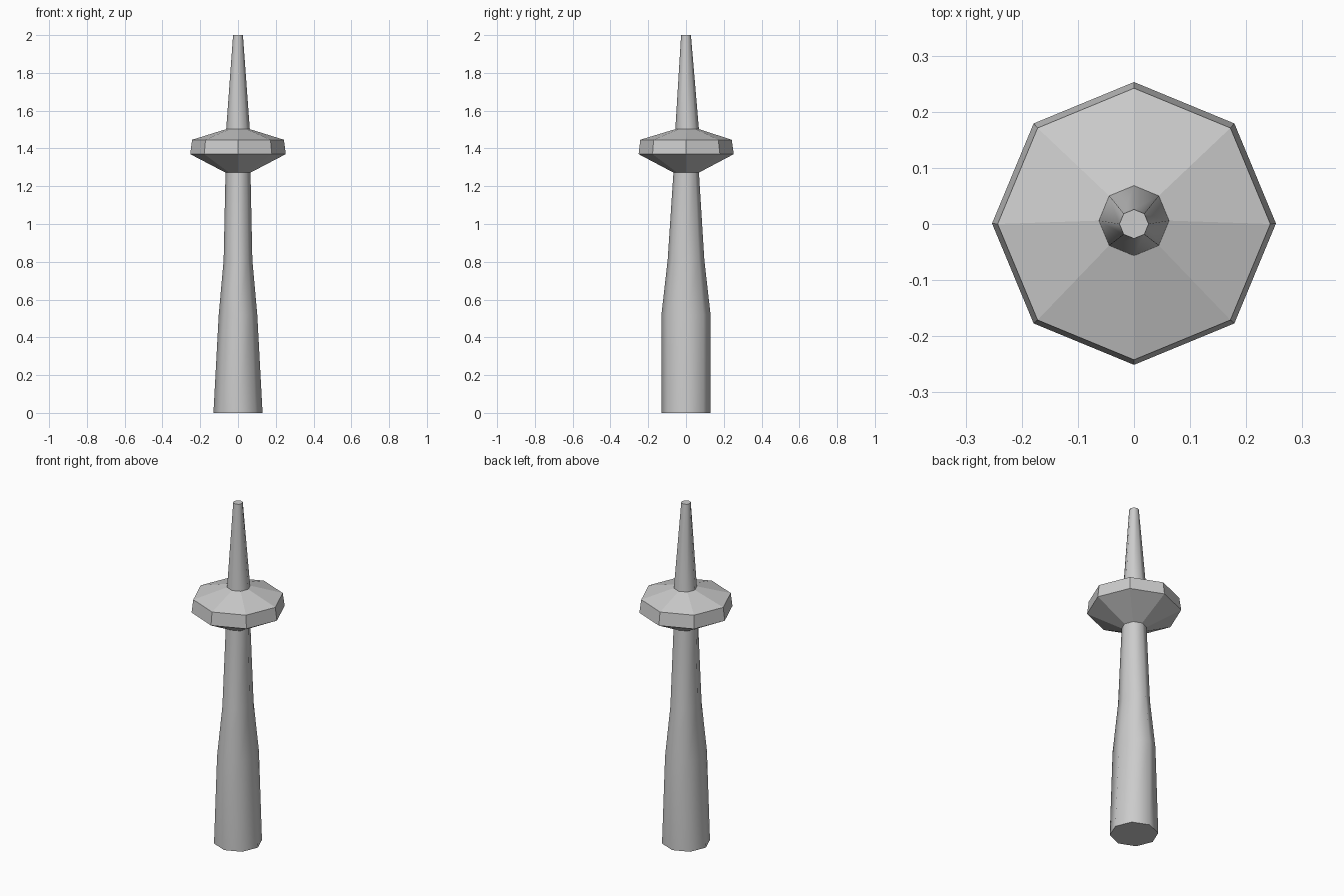
import bpy, bmesh, math

if "Cube" in bpy.data.objects:
    bpy.data.objects.remove(bpy.data.objects["Cube"])

SIDES = 8


def loft(name, rings, smooth):
    """Stack octagon rings (z, x radius, y radius, y offset) into a closed solid."""
    bm = bmesh.new()
    loops = []
    for z, rx, ry, dy in rings:
        angles = [2 * math.pi * i / SIDES for i in range(SIDES)]
        loops.append([bm.verts.new((rx * math.cos(a), ry * math.sin(a) + dy, z)) for a in angles])
    for low, high in zip(loops, loops[1:]):
        for i in range(SIDES):
            j = (i + 1) % SIDES
            face = bm.faces.new((low[i], low[j], high[j], high[i]))
            face.smooth = smooth
    bm.faces.new(loops[0][::-1])
    bm.faces.new(loops[-1])
    # keep the end caps crisp
    for edge in bm.edges:
        if any(len(f.verts) == SIDES for f in edge.link_faces):
            edge.smooth = False
    mesh = bpy.data.meshes.new(name)
    bm.to_mesh(mesh)
    bm.free()
    obj = bpy.data.objects.new(name, mesh)
    bpy.context.collection.objects.link(obj)
    return obj


# Tapering shaft, deeper than wide at mid height
loft("tower_shaft", [
    (0.00, 0.13, 0.13, 0),
    (0.52, 0.102, 0.13, 0),
    (0.81, 0.076, 0.097, 0),
    (1.28, 0.066, 0.067, 0.001),
], True)

# Faceted observation deck
loft("observation_deck", [
    (1.272, 0.066, 0.067, 0.001),
    (1.37, 0.253, 0.252, 0.001),
    (1.446, 0.243, 0.242, 0),
    (1.502, 0.063, 0.063, 0.006),
], False)

# Antenna spire
loft("spire", [
    (1.495, 0.063, 0.063, 0.006),
    (2.00, 0.026, 0.026, 0),
], True)
